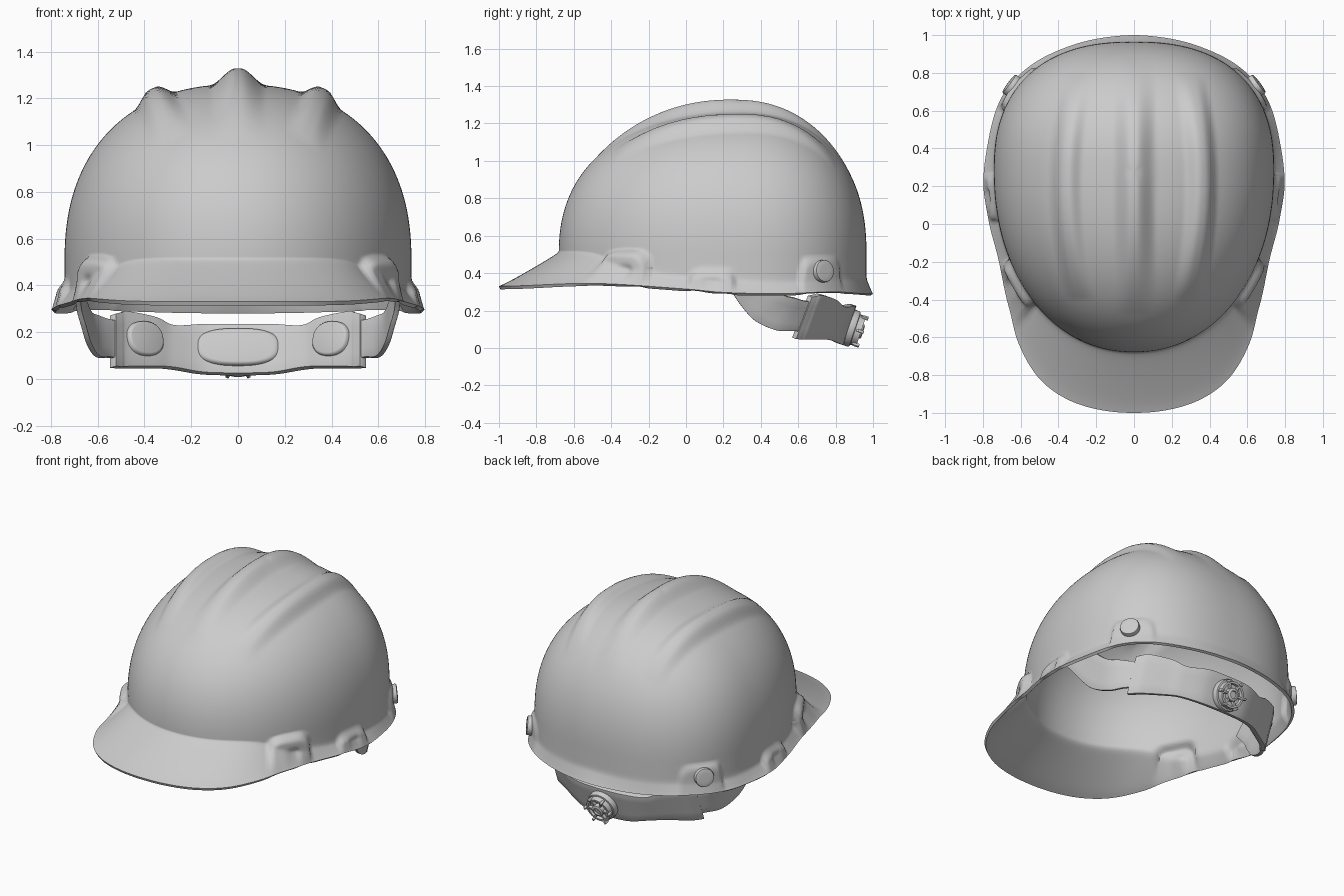
import bpy, bmesh, math
from mathutils import Vector, Matrix

if "Cube" in bpy.data.objects:
    bpy.data.objects.remove(bpy.data.objects["Cube"])

YC = 0.28            # centre of the dome plan, where it is widest
ZB, HT, PN = 0.50, 0.76, 2.3   # dome base height, rise, roundness


def smooth(t):
    t = max(0.0, min(1.0, t))
    return t * t * (3 - 2 * t)


def interp(pts, x):
    """Smooth curve through (x, value) points, flat at both ends."""
    if x <= pts[0][0]:
        return pts[0][1]
    if x >= pts[-1][0]:
        return pts[-1][1]
    i = next(k for k in range(len(pts) - 1) if pts[k + 1][0] >= x)

    def slope(k):
        if k in (0, len(pts) - 1):
            return 0.0
        return (pts[k + 1][1] - pts[k - 1][1]) / (pts[k + 1][0] - pts[k - 1][0])
    (x0, a), (x1, b) = pts[i], pts[i + 1]
    d = x1 - x0
    t = (x - x0) / d
    return (a * (2*t**3 - 3*t*t + 1) + b * (3*t*t - 2*t**3)
            + d * slope(i) * (t**3 - 2*t*t + t) + d * slope(i + 1) * (t**3 - t*t))


def finish(name, bm, mods=(), angle=40):
    me = bpy.data.meshes.new(name)
    bm.to_mesh(me)
    bm.free()
    ob = bpy.data.objects.new(name, me)
    bpy.context.collection.objects.link(ob)
    for kind, props in mods:
        m = ob.modifiers.new(kind.title(), kind)
        for k, v in props.items():
            setattr(m, k, v)
    bpy.ops.object.select_all(action='DESELECT')
    ob.select_set(True)
    bpy.context.view_layer.objects.active = ob
    bpy.ops.object.convert(target='MESH')
    bpy.ops.object.shade_smooth_by_angle(angle=math.radians(angle))
    return ob


# Shell: dome, ridges, side bosses and brim in one radial surface
outline = [(0, -1.0), (.2, -.98), (.36, -.925), (.5, -.82), (.61, -.635), (.66, -.45),
           (.715, -.2), (.77, .02), (.797, .2), (.775, .42), (.69, .69), (.56, .83),
           (.36, .935), (.15, .988), (0, 1.0)]
brim_r = [(math.atan2(y - YC, x), math.hypot(x, y - YC)) for x, y in outline]
brim_z = [(-1, .33), (-.5, .345), (0, .315), (.2, .297), (.5, .29), (.8, .3), (1, .288)]
join_z = [(-.68, .51), (-.5, .50), (-.3, .43), (0, .38), (.5, .355), (.8, .37), (.97, .37)]
# bosses: centre y, half width, top z, depth (negative ones scoop the arch out)
bosses = [(-.31, .12, .51, .05), (-.31, .06, .43, -.025),
          (.14, .12, .40, .036), (.14, .06, .37, -.016), (.715, .10, .47, .05)]


def dome_r(th):
    b, n = (.685, 2.4) if math.sin(th) > 0 else (.96, 2.1)
    return ((abs(math.cos(th)) / .742)**n + (abs(math.sin(th)) / b)**n)**(-1 / n)


def boss_push(y, z):
    total = 0
    for yc, w, zt, d in bosses:
        e = abs((y - yc) / w)**4 + (max(0, z - .3) / (zt - .3))**4
        total += d * smooth((1.5 - e) / .8)
    return total


def ridge(x, y):
    mid = .068 * smooth(1.1 - abs(x) / .11) * max(0, 1 - ((y - .2) / .68)**2)**1.2
    dx = abs(x) - (.372 - .2 * (y - .22)**2)
    side = .052 * smooth(1.2 - abs(dx) / (.06 if dx > 0 else .09))
    return mid + side * max(0, 1 - abs((y - .2) / .6)**2.5)


SEG, NB, NW, ND = 320, 12, 14, 60
columns = []
for j in range(SEG):
    th = 2 * math.pi * j / SEG
    c, s = math.cos(th), math.sin(th)
    R = dome_r(th)
    rb = interp(brim_r, math.asin(max(-1, min(1, s))))
    wall_y = YC + R * s
    zb, zj = interp(brim_z, YC + rb * s), interp(join_z, wall_y)
    rj = min(R + boss_push(wall_y, zj), rb - .016)
    col = []
    for i in range(NB):
        t = i / NB
        col.append((rb + (rj - rb) * t, zb + (zj - zb) * t**1.1))
    for i in range(NW):
        z = zj + (.56 - zj) * i / NW
        h = max(0, (z - ZB) / HT)
        r = R * (1 - h**PN)**(1 / PN)
        col.append((min(r + boss_push(wall_y, z), rb - .016), z))
    p0 = math.asin((.06 / HT)**(PN / 2))
    for i in range(ND):
        p = p0 + (math.pi / 2 - p0) * i / ND
        r = R * math.cos(p)**(2 / PN)
        z = ZB + HT * math.sin(p)**(2 / PN)
        col.append((r, z + ridge(r * c, YC + r * s)))
    for _ in range(3):      # soften the crease between brim and wall
        old = col[:]
        for i in range(4, NB + 9):
            col[i] = tuple((old[i - 1][k] + 2 * old[i][k] + old[i + 1][k]) / 4 for k in (0, 1))
    columns.append([(r * c, YC + r * s, z) for r, z in col])

bm = bmesh.new()
grid = [[bm.verts.new(p) for p in col] for col in columns]
apex = bm.verts.new((0, YC, ZB + HT + ridge(0, YC)))
for j in range(SEG):
    a, b = grid[j], grid[(j + 1) % SEG]
    for i in range(len(a) - 1):
        bm.faces.new((a[i], b[i], b[i + 1], a[i + 1]))
    bm.faces.new((a[-1], b[-1], apex))
finish("helmet_shell", bm, [('SOLIDIFY', dict(thickness=.018, offset=-1))], 50)


# Mirrored strap from rows of centre point and half-width vector (y, z)
def ribbon(name, rows, thickness):
    bm = bmesh.new()
    n, sub, across = len(rows) - 1, 8, 4
    tracks = [[(k, row[a]) for k, row in enumerate(rows)] for a in range(5)]
    verts = []
    for k in range(n * sub + 1):
        x, y, z, uy, uz = (interp(t, k / sub) for t in tracks)
        verts.append([bm.verts.new((x, y + uy * q, z + uz * q))
                      for q in (-1 + 2 * m / across for m in range(across + 1))])
    for a, b in zip(verts, verts[1:]):
        for m in range(across):
            bm.faces.new((a[m], b[m], b[m + 1], a[m + 1]))
    finish(name, bm, [
        ('MIRROR', dict(use_axis=(True, False, False), merge_threshold=.001)),
        ('SOLIDIFY', dict(thickness=thickness, offset=0)),
        ('BEVEL', dict(width=.008, segments=2, limit_method='ANGLE', angle_limit=.9))])


ribbon("nape_band", [(0, .86, .125, .035, .105), (.15, .85, .127, .035, .103),
                     (.28, .80, .135, .035, .09), (.36, .755, .155, .04, .105),
                     (.48, .68, .167, .042, .118), (.51, .65, .165, .042, .116),
                     (.535, .62, .163, .042, .112)], .035)
ribbon("side_strap", [(.685, .22, .45, .06, .06), (.68, .31, .36, .068, .06),
                      (.66, .37, .285, .075, .06), (.635, .445, .215, .075, .07),
                      (.60, .53, .182, .05, .086), (.55, .605, .172, .03, .08),
                      (.49, .67, .165, .03, .08)], .022)


# Stacked oval rings following a (scale, depth) profile along a normal
def frame(loc, normal):
    return Matrix.Translation(loc) @ Vector(normal).to_track_quat('Z', 'Y').to_matrix().to_4x4()


def disc(name, loc, normal, rx, ry, profile, n=2.0, seg=48):
    bm, M, rings = bmesh.new(), frame(loc, normal), []

    def power(v):
        return math.copysign(abs(v)**(2 / n), v)
    for k, d in profile:
        rings.append([bm.verts.new(M @ Vector((
            rx * k * power(math.cos(2 * math.pi * q / seg)),
            ry * k * power(math.sin(2 * math.pi * q / seg)), d))) for q in range(seg)])
    for a, b in zip(rings, rings[1:]):
        for q in range(seg):
            p = (q + 1) % seg
            bm.faces.new((a[q], a[p], b[p], b[q]))
    bm.faces.new(rings[0][::-1])
    bm.faces.new(rings[-1])
    return finish(name, bm)


# Shell buttons and band pads
pad = [(1.1, 0), (1.05, .022), (.98, .03), (.9, .032)]
for side, sx in (("right", 1), ("left", -1)):
    th = math.radians(35)
    r = dome_r(th) + .028
    disc("rear_button_" + side, (sx * r * math.cos(th), YC + r * math.sin(th), .41),
         (sx * .8, .6, .1), .06, .06,
         [(1, -.025), (1, .012), (.96, .018), (.86, .02), (.5, .021)])
    disc("round_pad_" + side, (sx * .405, .725, .168), (-sx * .55, -.8, .25), .085, .072, pad, 2.3)
disc("centre_pad", (0, .855, .132), (0, -.95, .32), .17, .078, pad, 2.6)

# Adjuster knob with radial fins
axis, hub = (0, .95, -.32), (0, .865, .112)
disc("knob", hub, axis, .1, .1,
     [(1, 0), (1, .03), (.96, .04), (.86, .042), (.84, .075), (.7, .075), (.67, .055),
      (.42, .055), (.4, .08), (.3, .086), (.24, .086), (.22, .076)])
bm = bmesh.new()
for k in range(6):
    M = frame(hub, axis) @ Matrix.Rotation(k * math.pi / 3, 4, 'Z')
    bmesh.ops.create_cube(bm, size=1, matrix=M @ Matrix.Translation((.062, 0, .062))
                          @ Matrix.Diagonal((.065, .014, .026, 1)))
    bmesh.ops.create_cube(bm, size=1, matrix=M @ Matrix.Translation((.088, 0, .075))
                          @ Matrix.Diagonal((.018, .016, .03, 1)))
finish("knob_fins", bm, [('BEVEL', dict(width=.003, segments=2))])
